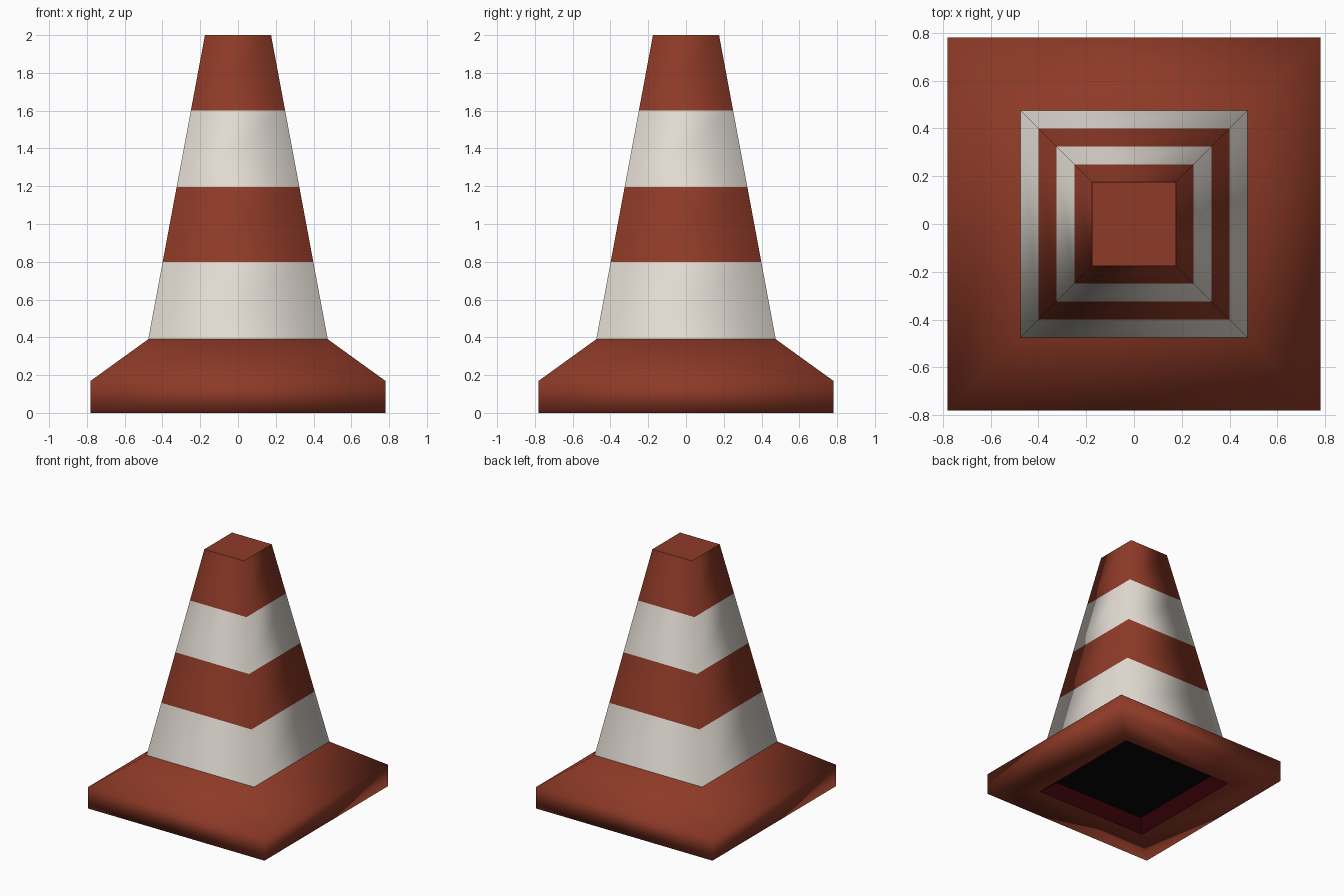
import bpy, bmesh

if "Cube" in bpy.data.objects:
    bpy.data.objects.remove(bpy.data.objects["Cube"])


def material(name, rgb):
    m = bpy.data.materials.new(name)
    m.diffuse_color = (*rgb, 1)
    m.use_nodes = True
    m.node_tree.nodes["Principled BSDF"].inputs["Base Color"].default_value = m.diffuse_color
    return m


ORANGE = material("burnt_orange", (0.27, 0.042, 0.02))
WHITE = material("warm_white", (0.76, 0.71, 0.65))
MAROON = material("dark_maroon", (0.06, 0.002, 0.004))
BLACK = material("black", (0.002, 0.002, 0.002))


def square_loft(name, rings, mats, cap_mat, smooth_rings):
    """Stack square rings (half width, z), coloured ring by ring, capped at the end."""
    bm = bmesh.new()
    slots = list(dict.fromkeys(mats + [cap_mat]))
    loops = [[bm.verts.new((h * x, h * y, z)) for x, y in
              ((-1, -1), (1, -1), (1, 1), (-1, 1))] for h, z in rings]
    for k, (a, b) in enumerate(zip(loops, loops[1:])):
        for i in range(4):
            j = (i + 1) % 4
            f = bm.faces.new((a[i], a[j], b[j], b[i]))
            f.material_index = slots.index(mats[k])
            f.smooth = k in smooth_rings
    cap = bm.faces.new(loops[-1])
    cap.material_index = slots.index(cap_mat)
    for e in cap.edges:
        e.smooth = False
    me = bpy.data.meshes.new(name)
    bm.to_mesh(me)
    bm.free()
    for m in slots:
        me.materials.append(m)
    ob = bpy.data.objects.new(name, me)
    bpy.context.collection.objects.link(ob)
    return ob


# Striped tapering body, open underneath where it meets the base
body_z = [0.39, 0.80, 1.195, 1.60, 2.0]
body = [(0.475 - (z - 0.39) * 0.30 / 1.61, z) for z in body_z]
square_loft("striped_body", body, [WHITE, ORANGE, WHITE, ORANGE], ORANGE, {0, 1, 2, 3})

# Base: recessed black underside, maroon lip, bottom rim, side and slope
# Built from the slope inward so that the last cap is the black recess
base = [(0.475, 0.39), (0.78, 0.17), (0.78, 0.0), (0.50, 0.0), (0.41, 0.07)]
foot = square_loft("base", base, [ORANGE, ORANGE, ORANGE, MAROON], BLACK, {0, 1, 2})

# Turn the base outward, since its rings run downward
bm = bmesh.new()
bm.from_mesh(foot.data)
bmesh.ops.reverse_faces(bm, faces=bm.faces[:])
# Recess cap faces down
for f in bm.faces:
    if len(f.verts) == 4 and all(abs(v.co.z - 0.07) < 1e-4 for v in f.verts):
        f.normal_update()
        if f.normal.z > 0:
            f.normal_flip()
bm.to_mesh(foot.data)
bm.free()
